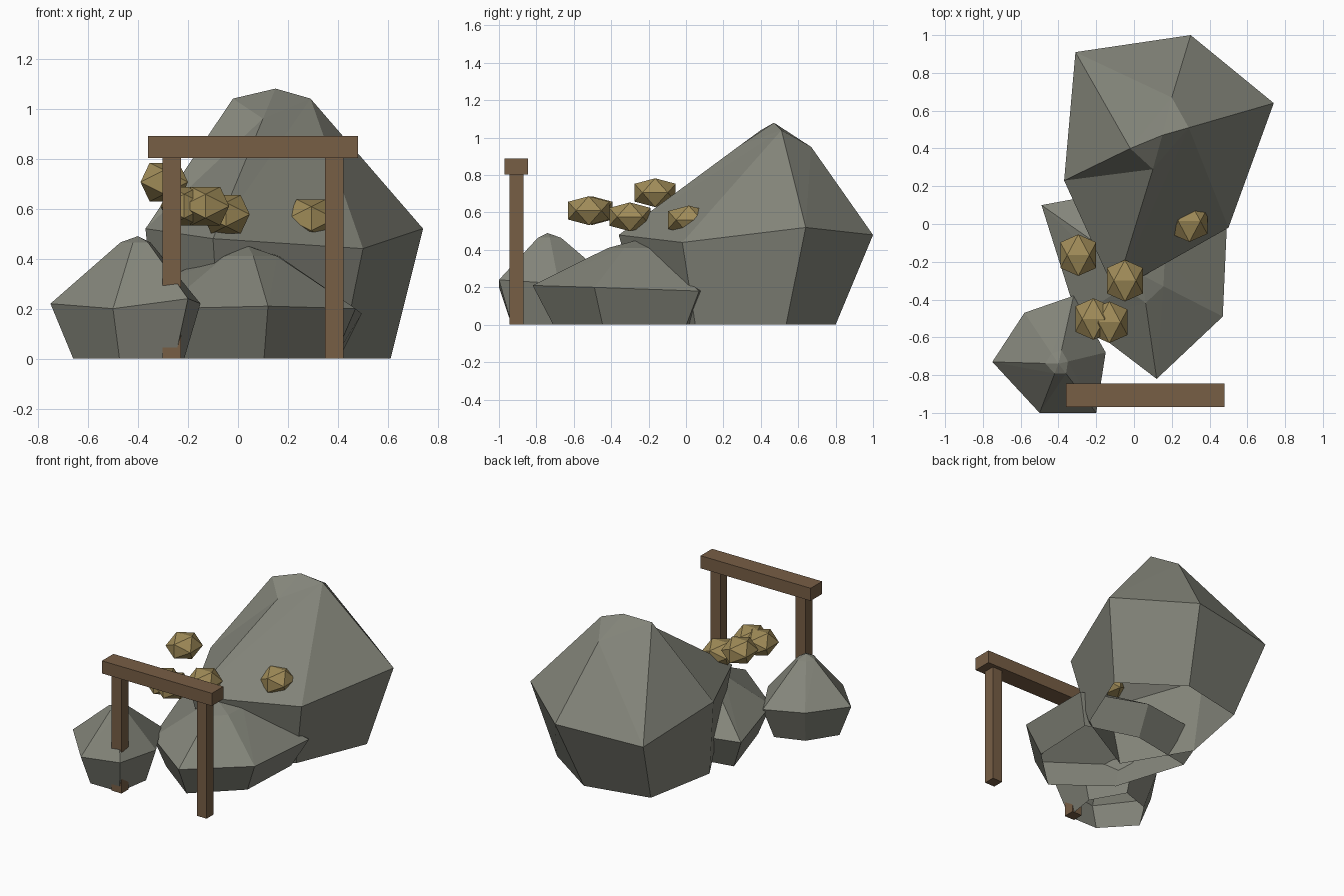
import bpy, bmesh
from mathutils import Vector

if "Cube" in bpy.data.objects:
    bpy.data.objects.remove(bpy.data.objects["Cube"])


def material(name, rgb):
    m = bpy.data.materials.new(name)
    m.diffuse_color = (*rgb, 1)
    m.use_nodes = True
    m.node_tree.nodes["Principled BSDF"].inputs["Base Color"].default_value = m.diffuse_color
    return m


STONE = material("grey_stone", (0.23, 0.235, 0.195))
WOOD = material("brown_wood", (0.185, 0.112, 0.06))
ORE = material("gold_ore", (0.35, 0.26, 0.098))


def finish(name, bm, mat):
    bmesh.ops.recalc_face_normals(bm, faces=bm.faces[:])
    me = bpy.data.meshes.new(name)
    bm.to_mesh(me)
    bm.free()
    me.materials.append(mat)
    ob = bpy.data.objects.new(name, me)
    bpy.context.collection.objects.link(ob)
    return ob


def shrink(ring, centre, k, z):
    """Copy of a ring pulled towards a centre point at height z."""
    return [(centre[0] + (p[0] - centre[0]) * k,
             centre[1] + (p[1] - centre[1]) * k, z) for p in ring]


def rock(name, base, mid, crown, peak):
    """Faceted boulder shell: base ring, widest ring, crown ring and peak, open below."""
    bm = bmesh.new()
    seen = {}

    def v(p):
        key = tuple(p)
        if key not in seen:
            seen[key] = bm.verts.new(p)
        return seen[key]

    def face(*pts):
        vs = [v(p) for p in pts]
        if len(set(vs)) == len(vs):
            bm.faces.new(vs)

    n = len(mid)
    for i in range(n):
        j = (i + 1) % n
        face(base[i], base[j], mid[j], mid[i])
        face(mid[i], mid[j], crown[j])
        face(mid[i], crown[j], crown[i])
        face(crown[i], crown[j], peak)
    return finish(name, bm, STONE)


# large boulder at the back
big_mid = [(-.37, .23, .52), (-.10, -.36, .48), (.50, -.02, .44),
           (.74, .64, .52), (.30, 1.0, .48), (-.31, .91, .45)]
big_base = [(-.32, .20, 0), (-.07, -.22, 0), (.41, .05, 0),
            (.61, .535, 0), (.22, .80, 0), (-.225, .705, 0)]
shoulder, notch, right_top, back_top = (
    (-.02, .40, 1.04), (.10, .29, .96), (.29, .51, 1.04), (.20, .67, .95))
rock("large_rock", big_base, big_mid,
     [shoulder, notch, right_top, right_top, back_top, back_top], (.15, .47, 1.08))

# low boulder in the middle
low_mid = [(.12, -.82, .21), (.47, -.49, .20), (.495, .07, .18),
           (.05, .20, .20), (-.49, .10, .22), (-.30, -.50, .20)]
low_c = (.04, -.27)
rock("middle_rock", shrink(low_mid, low_c, .8, 0), low_mid,
     shrink(low_mid, low_c, .27, .41), (*low_c, .45))

# small boulder at the front left
small_mid = [(-.50, -1.0, .20), (-.20, -1.0, .24), (-.15, -.68, .22),
             (-.32, -.38, .22), (-.58, -.47, .23), (-.75, -.73, .22)]
small_c = (-.40, -.74)
rock("small_rock", shrink(small_mid, small_c, .74, 0), small_mid,
     shrink(small_mid, small_c, .2, .465), (*small_c, .49))

# ore nuggets: slightly flattened icosahedra
PHI = (1 + 5 ** .5) / 2


def nugget(name, centre, half=(.095, .11, .077)):
    bm = bmesh.new()
    for a in (-1, 1):
        for b in (-PHI, PHI):
            for p in ((a, 0, b), (0, b, a), (b, a, 0)):
                bm.verts.new([c + q * h / PHI for c, q, h in zip(centre, p, half)])
    bmesh.ops.convex_hull(bm, input=bm.verts[:])
    return finish(name, bm, ORE)


for k, c in enumerate([(-.295, -.165, .706), (-.215, -.503, .61), (-.13, -.52, .61),
                       (-.048, -.30, .577), (.293, .015, .56)]):
    nugget(f"ore_nugget_{k + 1}", c)


# wooden entrance frame
def box(name, lo, hi):
    bm = bmesh.new()
    bmesh.ops.create_cube(bm, size=1)
    for v in bm.verts:
        v.co = Vector([l + (q + .5) * (h - l) for l, h, q in zip(lo, hi, v.co)])
    return finish(name, bm, WOOD)


for side, x in (("left", -.265), ("right", .385)):
    box(f"{side}_post", (x - .0375, -.945, 0), (x + .0375, -.87, .81))
box("top_beam", (-.36, -.97, .803), (.48, -.845, .89))
